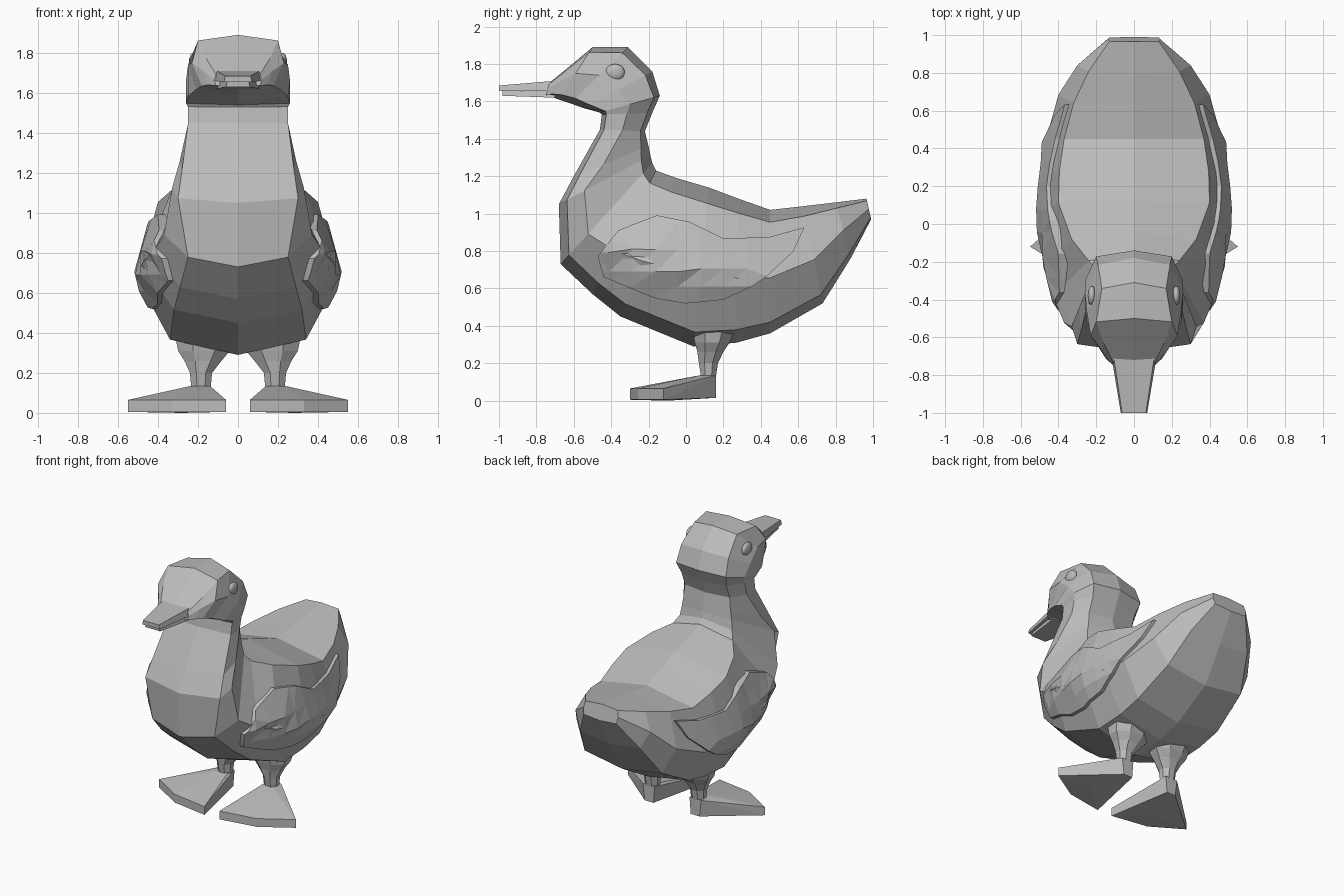
import bpy, bmesh, math
from mathutils import Vector
from mathutils.bvhtree import BVHTree

if "Cube" in bpy.data.objects:
    bpy.data.objects.remove(bpy.data.objects["Cube"])

grey = bpy.data.materials.new("plain_grey")
grey.diffuse_color = (0.5, 0.5, 0.5, 1)
grey.use_nodes = True
grey.node_tree.nodes["Principled BSDF"].inputs["Base Color"].default_value = grey.diffuse_color


def finish(name, bm):
    bmesh.ops.recalc_face_normals(bm, faces=bm.faces)
    mesh = bpy.data.meshes.new(name)
    bm.to_mesh(mesh)
    mesh.materials.append(grey)
    bpy.context.collection.objects.link(bpy.data.objects.new(name, mesh))


def loft(rings):
    """Skin a list of equal-length point rings and cap both ends."""
    bm = bmesh.new()
    vs = [[bm.verts.new(p) for p in r] for r in rings]
    n = len(vs[0])
    for a, b in zip(vs, vs[1:]):
        for i in range(n):
            j = (i + 1) % n
            bm.faces.new((a[i], a[j], b[j], b[i]))
    bm.faces.new(vs[0])
    bm.faces.new(vs[-1])
    bmesh.ops.recalc_face_normals(bm, faces=bm.faces)
    return bm


def section(yt, zt, yb, zb, xt, xm, xb, tm):
    """Eight-sided ring between a back point and a belly point."""
    half = [(0, 0), (xt, 0.1), (xm, tm), (xb, 0.91), (0, 1)]
    pts = half + [(-x, t) for x, t in half[3:0:-1]]
    return [(x, yt + (yb - yt) * t, zt + (zb - zt) * t) for x, t in pts]


# Body from tail to neck: back y z, belly y z, three half widths, mid position
torso = [
    (0.965, 1.08, 0.99, 0.97, 0.13, 0.14, 0.13, 0.5),
    (0.80, 1.06, 0.88, 0.76, 0.24, 0.30, 0.24, 0.5),
    (0.63, 1.04, 0.73, 0.52, 0.32, 0.40, 0.31, 0.55),
    (0.45, 1.02, 0.45, 0.36, 0.37, 0.465, 0.34, 0.55),
    (0.28, 1.08, 0.27, 0.31, 0.395, 0.495, 0.34, 0.55),
    (0.12, 1.14, 0.04, 0.29, 0.40, 0.505, 0.34, 0.55),
    (-0.05, 1.19, -0.35, 0.45, 0.33, 0.48, 0.32, 0.6),
    (-0.16, 1.23, -0.50, 0.57, 0.24, 0.43, 0.29, 0.65),
    (-0.18, 1.27, -0.67, 0.73, 0.21, 0.37, 0.25, 0.7),
    (-0.19, 1.31, -0.68, 1.05, 0.20, 0.33, 0.30, 0.72),
    (-0.20, 1.36, -0.60, 1.20, 0.19, 0.29, 0.28, 0.6),
    (-0.22, 1.44, -0.46, 1.45, 0.18, 0.25, 0.25, 0.5),
]
# Head from neck to bill root
skull = [
    (-0.18, 1.54, -0.45, 1.53, 0.18, 0.25, 0.25, 0.5),
    (-0.14, 1.63, -0.46, 1.54, 0.20, 0.26, 0.26, 0.5),
    (-0.18, 1.76, -0.55, 1.565, 0.19, 0.26, 0.25, 0.5),
    (-0.31, 1.89, -0.62, 1.59, 0.17, 0.25, 0.21, 0.5),
    (-0.50, 1.89, -0.68, 1.61, 0.20, 0.23, 0.18, 0.5),
    (-0.62, 1.79, -0.72, 1.625, 0.16, 0.17, 0.15, 0.5),
    (-0.73, 1.70, -0.75, 1.63, 0.11, 0.12, 0.11, 0.5),
]
body = loft([section(*r) for r in torso + skull])
surface = BVHTree.FromBMesh(body)
finish("body_and_head", body)


# Bill: upper and lower halves
def plate(y, w, z0, z1):
    return [(-w, y, z0), (w, y, z0), (w * 0.9, y, z1), (-w * 0.9, y, z1)]


finish("upper_bill", loft([plate(-0.70, 0.12, 1.66, 1.71),
                           plate(-1.0, 0.07, 1.655, 1.685)]))
finish("lower_bill", loft([plate(-0.70, 0.105, 1.62, 1.66),
                           plate(-0.98, 0.06, 1.63, 1.655)]))

# Folded wing outline (y, z), draped on the body side
wing = [(-0.46, 0.78), (-0.43, 0.67), (-0.17, 0.56), (0.0, 0.53), (0.2, 0.55),
        (0.43, 0.66), (0.57, 0.79), (0.63, 0.92), (0.45, 0.87), (0.2, 0.86),
        (0.02, 0.95), (-0.15, 0.98), (-0.36, 0.90)]


def make_wing(side):
    bm = bmesh.new()
    bm.faces.new([bm.verts.new((0, y, z)) for y, z in wing])
    cuts = [((0, y / 100, 0), (0, 1, 0)) for y in range(-40, 60, 12)]
    cuts += [((0, 0, z), (0, 0, 1)) for z in (0.62, 0.7, 0.8)]
    for co, no in cuts:
        bmesh.ops.bisect_plane(bm, geom=bm.verts[:] + bm.edges[:] + bm.faces[:],
                               plane_co=co, plane_no=no)
    bmesh.ops.triangulate(bm, faces=bm.faces)
    for v in bm.verts:
        hit, normal, _, _ = surface.ray_cast(Vector((2, v.co.y, v.co.z)), Vector((-1, 0, 0)))
        if hit:
            v.co = hit + normal * 0.022
    ext = bmesh.ops.extrude_face_region(bm, geom=bm.faces[:], use_keep_orig=True)
    for v in ext["geom"]:
        if isinstance(v, bmesh.types.BMVert):
            v.co.x -= 0.06
    for v in bm.verts:
        v.co.x *= side
    return bm


def make_leg(side):
    rings = []
    for z, cx, cy, rx, ry in [(0.40, 0.17, 0.15, 0.16, 0.13), (0.31, 0.17, 0.14, 0.14, 0.10),
                              (0.26, 0.175, 0.13, 0.10, 0.075), (0.20, 0.185, 0.12, 0.06, 0.055),
                              (0.12, 0.185, 0.12, 0.052, 0.042)]:
        rings.append([(side * (cx + rx * math.cos(a)), cy + ry * math.sin(a), z)
                      for a in (math.pi * k / 4 + math.pi / 8 for k in range(8))])
    return loft(rings)


def make_foot(side):
    bm = bmesh.new()
    toes = [(0.55, -0.12), (0.33, -0.255), (0.06, -0.30)]
    pts = [(x, y, z) for x, y in toes for z in (0.005, 0.065)]
    pts += [(x, 0.16, 0.015) for x in (0.15, 0.22)]
    pts += [(x, y, 0.135) for x in (0.14, 0.235) for y in (0.07, 0.16)]
    pts.append((0.28, -0.1, 0.0))
    for x, y, z in pts:
        bm.verts.new((side * x, y, z))
    bmesh.ops.convex_hull(bm, input=bm.verts)
    return bm


def make_eye(side):
    hit = surface.ray_cast(Vector((2, -0.38, 1.755)), Vector((-1, 0, 0)))[0]
    bm = bmesh.new()
    bmesh.ops.create_uvsphere(bm, u_segments=16, v_segments=10, radius=1)
    for v in bm.verts:
        v.co = (side * (hit.x + v.co.x * 0.022), hit.y + v.co.y * 0.052, hit.z + v.co.z * 0.045)
    for f in bm.faces:
        f.smooth = True
    return bm


# Paired parts
for label, side in (("right", 1), ("left", -1)):
    for part, make in (("wing", make_wing), ("leg", make_leg),
                       ("foot", make_foot), ("eye", make_eye)):
        finish(f"{label}_{part}", make(side))
